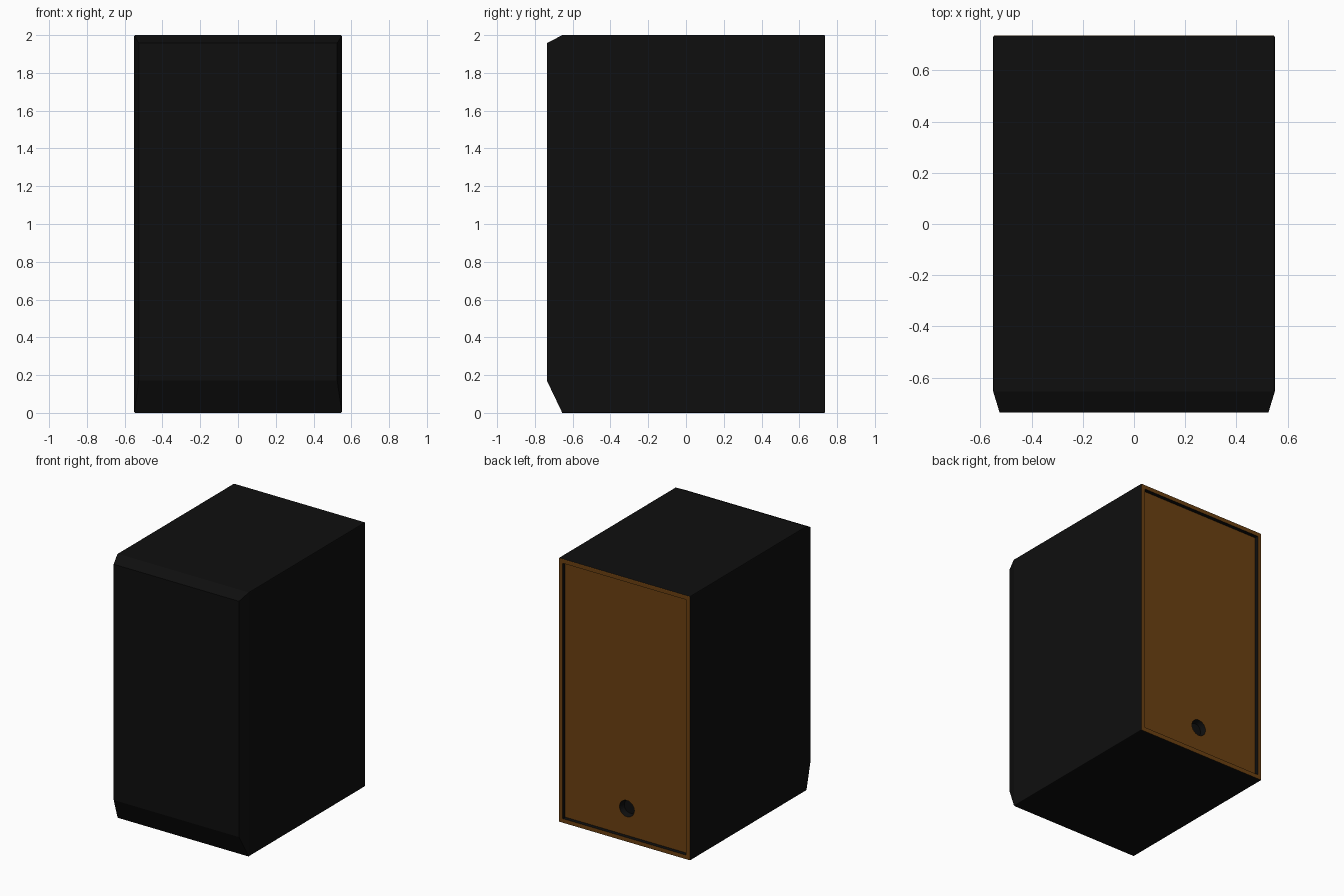
import bpy, bmesh, math
from mathutils import Matrix, Vector

if "Cube" in bpy.data.objects:
    bpy.data.objects.remove(bpy.data.objects["Cube"])

BACK, FRONT, SHOULDER = 0.737, -0.737, -0.655
RECESS, RIM, JACK_Z, JACK_R = 0.03, 0.045, 0.236, 0.062


def material(name, rgb):
    m = bpy.data.materials.new(name)
    m.diffuse_color = (*rgb, 1)
    m.use_nodes = True
    m.node_tree.nodes["Principled BSDF"].inputs["Base Color"].default_value = m.diffuse_color
    return m


black = material("matte black", (0.0045, 0.0045, 0.0045))
brown = material("brown wood", (0.15, 0.053, 0.0056))


def make_object(name, bm):
    bmesh.ops.recalc_face_normals(bm, faces=bm.faces)
    me = bpy.data.meshes.new(name)
    bm.to_mesh(me)
    bm.free()
    ob = bpy.data.objects.new(name, me)
    bpy.context.collection.objects.link(ob)
    me.materials.append(black)
    me.materials.append(brown)
    return ob


# Cabinet: three lofted rectangles, tapering towards the front baffle
bm = bmesh.new()
rings = []
for y, half, z0, z1 in ((FRONT, 0.525, 0.172, 1.957),
                        (SHOULDER, 0.55, 0, 2), (BACK, 0.55, 0, 2)):
    rings.append([bm.verts.new((x, y, z)) for x, z in
                  ((-half, z0), (half, z0), (half, z1), (-half, z1))])
for a, b in zip(rings, rings[1:]):
    for i in range(4):
        j = (i + 1) % 4
        bm.faces.new((a[i], a[j], b[j], b[i]))
bm.faces.new(rings[0])
bm.faces.new(rings[-1])
bmesh.ops.recalc_face_normals(bm, faces=bm.faces)

# Small softened edges at the back and along the box
edges = [e for e in bm.edges if max(v.co.y for v in e.verts) > 0]
bmesh.ops.bevel(bm, geom=edges, offset=0.006, segments=2, profile=0.5, affect='EDGES')

# Recessed back panel with a rim around it
bm.normal_update()
back = max(bm.faces, key=lambda f: f.calc_center_median().y + f.calc_area())
back = max((f for f in bm.faces if f.normal.y > 0.99), key=lambda f: f.calc_area())
bmesh.ops.inset_region(bm, faces=[back], thickness=RIM - 0.006)
inner = bmesh.ops.extrude_face_region(bm, geom=[back])
bmesh.ops.translate(bm, vec=(0, -RECESS, 0),
                    verts=[g for g in inner["geom"] if isinstance(g, bmesh.types.BMVert)])
if back.is_valid:
    bmesh.ops.delete(bm, geom=[back], context='FACES_ONLY')
cabinet = make_object("cabinet", bm)

# Round dished socket cut into the back panel
bm = bmesh.new()
bmesh.ops.create_cone(bm, cap_ends=True, segments=32, radius1=JACK_R - 0.012,
                      radius2=JACK_R + 0.012, depth=0.08,
                      matrix=Matrix.Translation((0, BACK - RECESS, JACK_Z))
                      @ Matrix.Rotation(-math.pi / 2, 4, 'X'))
cutter = make_object("socket_cutter", bm)
cutter.hide_render = True
mod = cabinet.modifiers.new("socket", 'BOOLEAN')
mod.operation, mod.object, mod.solver = 'DIFFERENCE', cutter, 'EXACT'
bpy.context.view_layer.objects.active = cabinet
cabinet.select_set(True)
bpy.ops.object.modifier_apply(modifier=mod.name)
bpy.data.objects.remove(cutter)

# Brown back: rim, recess walls and panel; the socket stays black
for p in cabinet.data.polygons:
    c = p.center
    in_socket = Vector((c.x, c.z - JACK_Z)).length < JACK_R + 0.005
    rim = p.normal.y > 0.8
    wall = (c.y > BACK - RECESS - 0.005 and abs(c.x) < 0.51 and 0.04 < c.z < 1.96)
    p.material_index = 1 if (rim or wall) and not in_socket else 0
